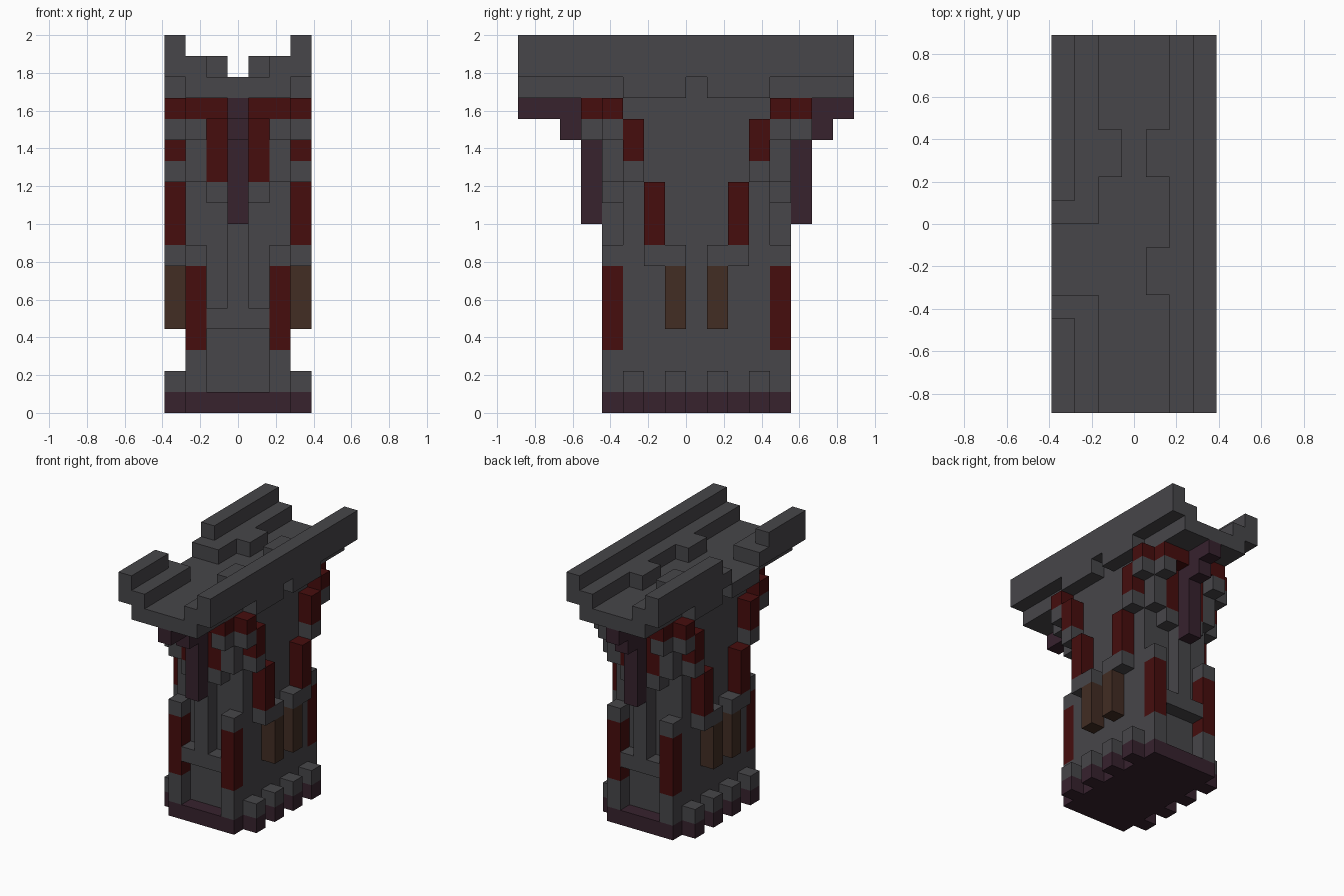
import bpy
import bmesh
from mathutils import Vector

cube = bpy.data.objects.get("Cube")
if cube:
    bpy.data.objects.remove(cube, do_unlink=True)

SIZE = (7, 16, 18)           # block counts along x, y, z
U = 2 / SIZE[2]              # edge of one block


def material(name, rgb):
    m = bpy.data.materials.new(name)
    m.use_nodes = True
    col = (*rgb, 1)
    m.diffuse_color = col
    bsdf = m.node_tree.nodes["Principled BSDF"]
    bsdf.inputs["Base Color"].default_value = col
    bsdf.inputs["Roughness"].default_value = 0.9
    return m


STONE = material("dark stone", (0.063, 0.061, 0.067))
RED = material("deep red", (0.061, 0.004, 0.004))
PURPLE = material("dark purple", (0.038, 0.016, 0.027))
BROWN = material("brown", (0.054, 0.026, 0.017))

cells = {}                   # block position -> part name
part_material = {}


def block(part, mat, x, y, z, mirror_x=False, mirror_y=False):
    """Fill inclusive block ranges, mirrored about the pillar's middle."""
    part_material[part] = mat
    for i in range(x[0], x[1] + 1):
        for j in range(y[0], y[1] + 1):
            for k in range(z[0], z[1] + 1):
                for a in {i, 6 - i} if mirror_x else {i}:
                    for b in {j, 16 - j} if mirror_y else {j}:
                        cells[a, b, k] = part


def both(part, mat, x, y, z):
    block(part, mat, x, y, z, True, True)


# Pillar and plinth
block("pillar_core", STONE, (1, 5), (5, 11), (1, 14))
block("plinth", PURPLE, (1, 5), (4, 12), (0, 0))
for j in (5, 7):
    both("plinth", PURPLE, (6, 6), (j, j), (0, 0))
    both("plinth_studs", STONE, (6, 6), (j, j), (1, 1))

# Corner posts with red bands
both("corner_posts", STONE, (5, 5), (4, 4), (1, 7))
both("corner_post_bands", RED, (5, 5), (4, 4), (3, 6))

# Central rib and sill on the front and back
both("end_ribs", STONE, (3, 3), (4, 4), (4, 14))
both("end_sills", STONE, (2, 4), (4, 4), (4, 4))

# Corbels under the head
both("corbel_stones", STONE, (5, 5), (4, 4), (11, 14))
both("corbel_stones", STONE, (4, 4), (4, 4), (10, 10))
both("corbel_stones", STONE, (5, 5), (3, 3), (13, 13))
both("corbel_stones", STONE, (6, 6), (4, 4), (13, 13))
both("corbel_red_drops", RED, (4, 4), (4, 4), (11, 14))
both("corbel_red_band", RED, (4, 5), (3, 3), (14, 14))
both("corbel_red_band", RED, (6, 6), (4, 4), (14, 14))

# Purple brackets, stepping outward
both("brackets", PURPLE, (3, 3), (3, 3), (9, 14))
both("brackets", PURPLE, (3, 3), (2, 2), (13, 14))
both("brackets", PURPLE, (3, 3), (1, 1), (14, 14))
block("brackets", PURPLE, (3, 3), (0, 0), (14, 14))

# Stepped hangings on the long sides
both("side_red_hangings", RED, (6, 6), (5, 5), (12, 13))
both("side_red_hangings", RED, (6, 6), (6, 6), (8, 10))
both("side_hanging_stones", STONE, (6, 6), (5, 5), (11, 11))
both("side_hanging_stones", STONE, (6, 6), (6, 7), (7, 7))
both("side_brown_hangings", BROWN, (6, 6), (7, 7), (4, 6))

# Head slab
block("head_slab", STONE, (1, 5), (0, 15), (15, 15))
both("head_slab", STONE, (6, 6), (5, 7), (15, 15))

# Intact parapet on the left
block("left_parapet", STONE, (5, 6), (0, 15), (16, 16))
block("left_parapet", STONE, (6, 6), (0, 15), (17, 17))
for j in (5, 10):
    block("left_parapet", STONE, (4, 4), (j, j + 1), (16, 16))

# Broken parapet on the right
block("right_parapet", STONE, (0, 1), (0, 4), (16, 16))
block("right_parapet", STONE, (0, 0), (0, 3), (17, 17))
block("right_parapet", STONE, (0, 1), (8, 15), (16, 16))
block("right_parapet", STONE, (0, 0), (9, 15), (17, 17))
block("right_parapet", STONE, (2, 2), (10, 11), (16, 16))

# Build one mesh per part from its exposed block faces
OFFSET = Vector((SIZE[0] / 2, SIZE[1] / 2, 0))


def exposed_faces(bm, cell):
    for axis in range(3):
        for step in (-1, 1):
            near = list(cell)
            near[axis] += step
            if tuple(near) in cells:
                continue
            corner = Vector(cell)
            if step > 0:
                corner[axis] += 1
            a, b = Vector(), Vector()
            a[(axis + 1) % 3] = 1
            b[(axis + 2) % 3] = 1
            if step < 0:
                a, b = b, a
            quad = (corner, corner + a, corner + a + b, corner + b)
            bm.faces.new([bm.verts.new((v - OFFSET) * U) for v in quad])


for part, mat in part_material.items():
    bm = bmesh.new()
    for cell, owner in cells.items():
        if owner == part:
            exposed_faces(bm, cell)
    bmesh.ops.remove_doubles(bm, verts=bm.verts, dist=U / 100)
    mesh = bpy.data.meshes.new(part)
    bm.to_mesh(mesh)
    bm.free()
    mesh.materials.append(mat)
    bpy.context.scene.collection.objects.link(bpy.data.objects.new(part, mesh))
